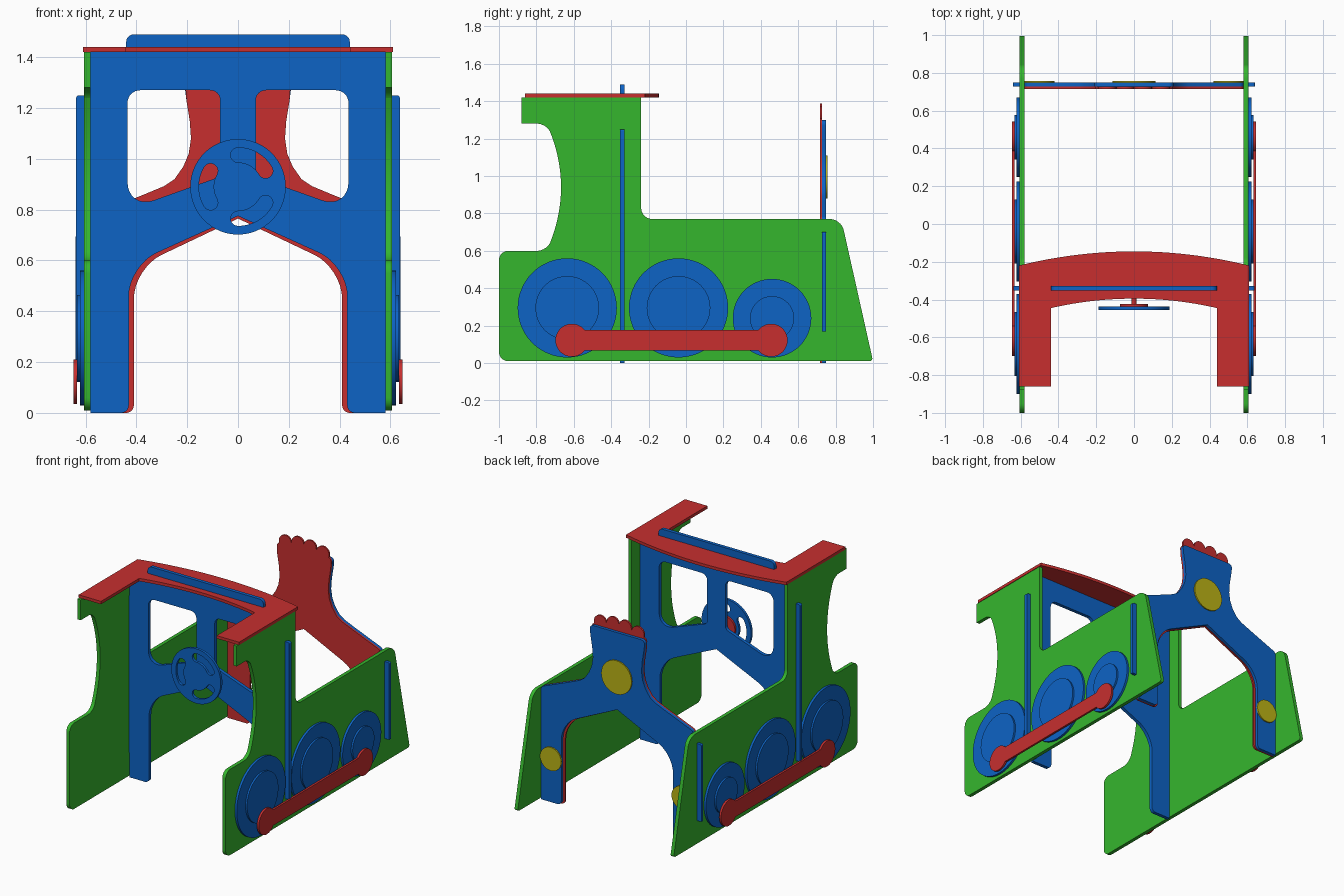
import bpy, bmesh
from math import sin, cos, pi, radians
from mathutils import Vector, Matrix
from mathutils.geometry import interpolate_bezier

cube = bpy.data.objects.get("Cube")
if cube:
    bpy.data.objects.remove(cube, do_unlink=True)


def material(name, rgb):
    m = bpy.data.materials.new(name)
    m.use_nodes = True
    m.diffuse_color = (*rgb, 1)
    m.node_tree.nodes["Principled BSDF"].inputs["Base Color"].default_value = (*rgb, 1)
    return m


GREEN = material("green", (0.036, 0.47, 0.027))
BLUE = material("blue", (0.004, 0.125, 0.56))
RED = material("red", (0.57, 0.028, 0.028))
YELLOW = material("yellow", (0.5, 0.45, 0.008))

# Plane (u, v) and thickness w of a board, mapped to the axis it faces
FRAMES = {
    "x": Matrix(((0, 0, 1), (1, 0, 0), (0, 1, 0))),
    "y": Matrix(((1, 0, 0), (0, 0, 1), (0, 1, 0))),
    "z": Matrix.Identity(3),
}


def rounded(corners):
    """Outline from corners (u, v[, setback]); a setback rounds the corner."""
    out, n = [], len(corners)
    for i, c in enumerate(corners):
        p = Vector((c[0], c[1], 0))
        if len(c) < 3:
            out.append(p)
            continue
        a, b = (Vector((*corners[j % n][:2], 0)) for j in (i - 1, i + 1))
        a = p + (a - p).normalized() * c[2]
        b = p + (b - p).normalized() * c[2]
        out += interpolate_bezier(a, a.lerp(p, 0.55), b.lerp(p, 0.55), b, 9)
    return out


def mirrored(half):
    return half + [(-c[0], *c[1:]) for c in reversed(half) if c[0] > 1e-5]


def arc(u, v, r, start=0, end=360, steps=64):
    angles = [radians(start + (end - start) * i / steps) for i in range(steps + 1)]
    return [(u + r * cos(a), v + r * sin(a)) for a in angles]


def circle(u, v, r):
    return arc(u, v, r)[:-1]


def bow(u0, u1, v_end, v_mid, steps=24):
    """Shallow curve from u0 to u1, reaching v_mid halfway."""
    ts = [i / steps for i in range(steps + 1)]
    return [(u0 + (u1 - u0) * t, v_end + (v_mid - v_end) * 4 * t * (1 - t)) for t in ts]


def board(name, loops, axis, lo, hi, mat):
    """Flat board cut to the first loop, with the other loops as holes."""
    curve = bpy.data.curves.new(name, "CURVE")
    curve.dimensions, curve.fill_mode = "2D", "BOTH"
    curve.extrude = abs(hi - lo) / 2
    for loop in loops:
        spline = curve.splines.new("POLY")
        spline.points.add(len(loop) - 1)
        for point, p in zip(spline.points, loop):
            point.co = (p[0], p[1], 0, 1)
        spline.use_cyclic_u = True
    helper = bpy.data.objects.new(name + "_outline", curve)
    bpy.context.collection.objects.link(helper)
    graph = bpy.context.evaluated_depsgraph_get()
    mesh = bpy.data.meshes.new_from_object(helper.evaluated_get(graph))
    bpy.data.objects.remove(helper, do_unlink=True)

    bm = bmesh.new()
    bm.from_mesh(mesh)
    bmesh.ops.translate(bm, vec=(0, 0, (lo + hi) / 2), verts=bm.verts)
    bmesh.ops.transform(bm, matrix=FRAMES[axis].to_4x4(), verts=bm.verts)
    bmesh.ops.remove_doubles(bm, verts=bm.verts, dist=1e-5)
    bmesh.ops.recalc_face_normals(bm, faces=bm.faces)
    bm.to_mesh(mesh)
    bm.free()
    mesh.materials.clear()
    mesh.materials.append(mat)
    mesh.shade_smooth()
    mesh.set_sharp_from_angle(angle=radians(30))
    obj = bpy.data.objects.new(name, mesh)
    bpy.context.collection.objects.link(obj)
    return obj


# Side panels with wheels and coupling rods
notch = [(v, u) for u, v in bow(0.6, 1.28, -0.745, -0.668)]
notch[0] += (0.05,)
notch[-1] += (0.05,)
side = rounded([(1, 0.01, 0.02), (-1, 0.01, 0.05), (-1, 0.6, 0.05)] + notch + [
    (-0.88, 1.28), (-0.88, 1.42), (-0.24, 1.42), (-0.24, 0.77, 0.06), (0.83, 0.77, 0.06)])
wheels = {"rear": (-0.635, 0.295, 0.265, 0.17),
          "middle": (-0.04, 0.295, 0.265, 0.17),
          "small": (0.46, 0.24, 0.21, 0.118)}
for label, s in (("left", 1), ("right", -1)):
    board(label + "_side_panel", [side], "x", s * 0.581, s * 0.606, GREEN)
    for kind, (y, z, r, hub) in wheels.items():
        board(f"{label}_{kind}_wheel", [circle(y, z, r)], "x", s * 0.606, s * 0.621, BLUE)
        board(f"{label}_{kind}_wheel_hub", [circle(y, z, hub)], "x", s * 0.621, s * 0.633, BLUE)
    # The bar narrows between two round ends
    rod = arc(-0.61, 0.122, 0.088, 38, 322) + arc(0.455, 0.122, 0.088, -142, 142)
    board(label + "_coupling_rod", [rod], "x", s * 0.633, s * 0.647, RED)

# Cab bulkhead with two windows and tabs through the sides and roof
bulkhead = rounded(mirrored([
    (0, 0.775), (0.43, 0.58, 0.12), (0.43, 0, 0.03), (0.58, 0), (0.58, 0.17),
    (0.637, 0.17), (0.637, 1.25, 0.01), (0.58, 1.25), (0.58, 1.42),
    (0.44, 1.42), (0.44, 1.49, 0.03)]))
window = [(0.07, 1.27, 0.04), (0.435, 1.27, 0.05), (0.435, 0.8, 0.11), (0.07, 0.93, 0.02)]
windows = [rounded([(s * u, v, r) for u, v, r in window]) for s in (1, -1)]
board("cab_bulkhead", [bulkhead] + windows, "y", -0.353, -0.329, BLUE)

# Roof
roof = bow(0.61, -0.61, -0.22, -0.145) + [(-0.61, -0.86), (-0.44, -0.86)]
roof += bow(-0.44, 0.44, -0.445, -0.395) + [(0.44, -0.86), (0.61, -0.86)]
board("roof", [roof], "z", 1.42, 1.44, RED)

# Steering wheel with three curved slots
wheel_z = 0.89


def slot(start, end, radius=0.125, half=0.029):
    def tip(a):
        return radius * cos(radians(a)), wheel_z + radius * sin(radians(a))
    return (arc(0, wheel_z, radius + half, start, end, 14)
            + arc(*tip(end), half, end, end + 180, 10)[1:-1]
            + arc(0, wheel_z, radius - half, end, start, 14)
            + arc(*tip(start), half, start + 180, start + 360, 10)[1:-1])


slots = [slot(a, a + 60) for a in (30, 150, 270)]
board("steering_wheel", [circle(0, wheel_z, 0.188)] + slots, "y", -0.456, -0.438, BLUE)
board("steering_hub", [circle(0, wheel_z, 0.075)], "y", -0.438, -0.424, RED)
board("steering_shaft", [circle(0, wheel_z, 0.013)], "y", -0.424, -0.35, RED)

# Front chimney board: blue with side tabs, backed by a red one with a puff of smoke
shoulder = [(0.58, 0.775, 0.02), (0.374, 0.858), (0.29, 0.893), (0.25, 0.92), (0.215, 0.97),
            (0.194, 1.02), (0.185, 1.08), (0.19, 1.15), (0.203, 1.23)]
chimney = rounded(mirrored(
    [(0, 0.77), (0.425, 0.57, 0.12), (0.425, 0, 0.03), (0.58, 0), (0.58, 0.17), (0.64, 0.17),
     (0.64, 0.7, 0.01), (0.58, 0.7)] + shoulder + [(0.212, 1.3, 0.03)]))
board("chimney_board", [chimney], "y", 0.728, 0.748, BLUE)
puffs = arc(0.143, 1.325, 0.048, -20, 170, 12) + arc(0.047, 1.342, 0.047, 0, 180, 12)
smoke = rounded(mirrored(
    [(0, 0.765), (0.41, 0.57, 0.12), (0.41, 0, 0.03), (0.58, 0)]
    + shoulder + [(0.208, 1.3, 0.02)] + puffs))
board("smoke_board", [smoke], "y", 0.716, 0.728, RED)

# Lamps
for label, x, z, r in (("centre", 0, 0.995, 0.115), ("left", 0.5, 0.3, 0.08), ("right", -0.5, 0.3, 0.08)):
    board(label + "_lamp", [circle(x, z, r)], "y", 0.748, 0.757, YELLOW)
